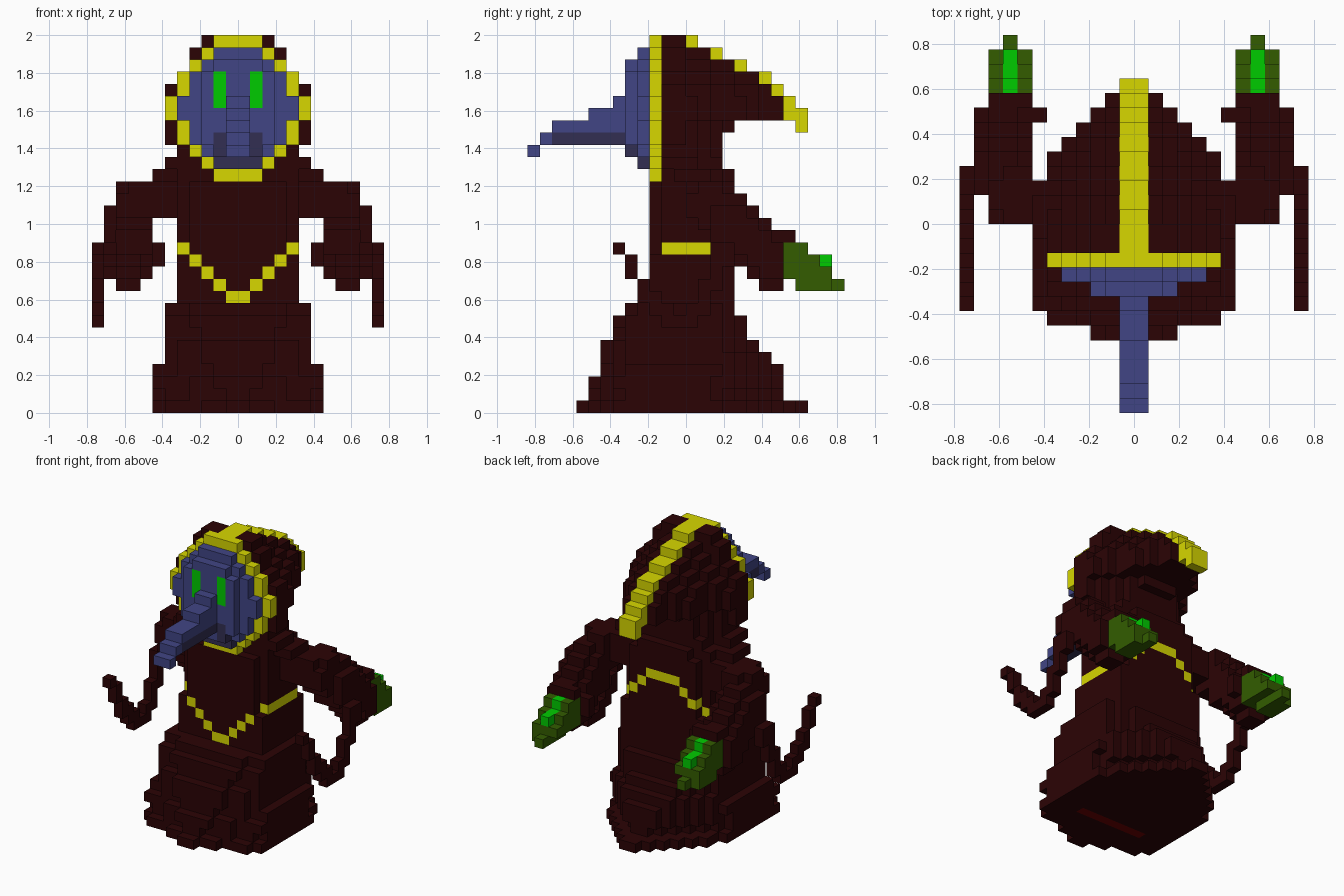
import bpy
import bmesh
from mathutils import Vector

cube = bpy.data.objects.get("Cube")
if cube:
    bpy.data.objects.remove(cube, do_unlink=True)

UNIT = 2 / 31  # edge of one block

COLOURS = {
    "maroon_cloth": (0.024, 0.001, 0.0015),
    "gold_trim": (0.68, 0.68, 0),
    "blue_mask": (0.053, 0.06, 0.235),
    "slate_shadow_paint": (0.032, 0.028, 0.085),
    "bright_green": (0, 0.6, 0),
    "dark_green_glove": (0.033, 0.108, 0),
    "dark_red_lining": (0.15, 0, 0),
}
CLOTH, GOLD, BLUE, SLATE, GREEN, GLOVE, LINING = COLOURS
materials = []
for name, rgb in COLOURS.items():
    mat = bpy.data.materials.new(name)
    mat.use_nodes = True
    mat.diffuse_color = (*rgb, 1)
    shader = mat.node_tree.nodes["Principled BSDF"]
    shader.inputs["Base Color"].default_value = (*rgb, 1)
    materials.append(mat)
slot = {name: n for n, name in enumerate(COLOURS)}

cells = {}  # block position on the left half -> (part, colour)


def put(part, colour, i, j, k):
    cells[i, j, k] = (part, colour)


def fill(part, colour, xs, ys, zs):
    """Fill a box of blocks; each range is (first, end)."""
    for i in range(*xs):
        for j in range(*ys):
            for k in range(*zs):
                put(part, colour, i, j, k)


# Robe: stacked layers tapering upwards, with a pointed train at the back
front_reach = [9, 8, 8, 7, 7, 7, 6, 6, 5, 3, 3]
back_reach = [10, 8, 8, 8, 7, 6, 5, 5, 4, 4, 4]
for k, (front, back) in enumerate(zip(front_reach, back_reach)):
    limit = 7 if k < 4 else 6 if k < 9 else 5
    for j in range(-front, back):
        if j < 0:
            width = 1 + 0.4 * k + 2.4 * (j + front)
        else:
            width = 1 + 0.45 * k + 0.9 * (back - 1 - j)
        fill("robe", CLOTH, (0, min(limit, round(width))), (j, j + 1), (k, k + 1))
fill("robe", LINING, (0, 4), (-4, -3), (0, 1))

# Torso and shoulders
fill("torso", CLOTH, (0, 5), (-3, 4), (11, 13))
fill("torso", CLOTH, (0, 5), (-2, 3), (13, 19))
fill("torso", CLOTH, (0, 4), (-3, 4), (13, 19))
fill("torso", CLOTH, (0, 7), (-1, 2), (19, 20))
fill("torso", CLOTH, (0, 5), (-2, 3), (19, 20))
fill("torso", CLOTH, (0, 3), (3, 4), (19, 20))
fill("torso", CLOTH, (0, 6), (-1, 1), (20, 21))
fill("torso", CLOTH, (0, 4), (-2, 3), (20, 21))

# Belt: flush band, dipping to a point in front and arching over the back
fill("belt", GOLD, (4, 5), (-2, 3), (13, 14))
for i in range(4):
    put("belt", GOLD, i, -3, 9 + i)
    put("belt", GOLD, i, 3, min(17 - i, 16))

# Hood: wide at the face, sweeping back into a drooping point
crest = [30, 30, 30, 29, 29, 28, 28, 27, 27, 26, 25, 24]
hood_width = [6, 6, 6, 5, 4, 4, 4, 3, 2, 2, 1, 1]
for n, (top, wide) in enumerate(zip(crest, hood_width)):
    j = n - 2
    low = 20 if j < 3 else 23 if j in (3, 9) else 24
    following = crest[n + 1] if n + 1 < len(crest) else low
    for k in range(low, top + 1):
        depth = top - k
        width = min(wide, 1 + depth + (following == top) + (j < 0 and depth < 2))
        if k < 24:
            width = min(width, 5 - j)
        if k == 21:
            width = min(width, 5)
        fill("hood", CLOTH, (0, width), (j, j + 1), (k, k + 1))
    # Gold crest stripe, standing above the cloth where the hood steps down
    put("hood_stripe", GOLD, 0, j, top)
    put("hood_stripe", GOLD, 0, j, following)
fill("hood_stripe", GOLD, (0, 1), (8, 10), (24, 25))

# Face rim and mask, one row at a time from chin to brow
opening = [0, 2, 3, 4, 4, 5, 5, 4, 4, 3, 2, 0]
for n, width in enumerate(opening):
    k = 19 + n
    if width:
        paint = SLATE if k == 20 else BLUE
        fill("mask", paint, (0, width), (-4, -2), (k, k + 1))
        put("face_rim", GOLD, width, -3, k)
        if 20 < k < 29:
            raised = 2 if k in (21, 28) else 3
            fill("mask", BLUE, (0, raised), (-5, -4), (k, k + 1))
    else:
        fill("face_rim", GOLD, (0, 2), (-3, -2), (k, k + 1))
fill("mask", SLATE, (1, 2), (-5, -4), (21, 23))
fill("eye", GREEN, (1, 2), (-5, -4), (25, 28))

# Beak: long, stepped and drooping at the tip
for reach, k in ((6, 25), (8, 24), (11, 23), (12, 22)):
    fill("beak", BLUE, (0, 1), (-reach, -5), (k, k + 1))
fill("beak", SLATE, (0, 1), (-11, -5), (22, 23))
put("beak", BLUE, 0, -13, 21)

# Sleeves: from the shoulder, out and down towards the back
fill("sleeve", CLOTH, (5, 10), (0, 3), (16, 18))
fill("sleeve", CLOTH, (5, 9), (0, 3), (18, 19))
fill("sleeve", CLOTH, (9, 10), (1, 3), (18, 19))
fill("sleeve", CLOTH, (7, 10), (1, 3), (15, 16))
fill("sleeve", CLOTH, (7, 10), (3, 4), (13, 18))
fill("sleeve", CLOTH, (7, 9), (3, 4), (18, 19))
fill("sleeve", CLOTH, (10, 11), (2, 4), (14, 17))
for j, low, high in ((4, 12, 18), (5, 11, 17), (6, 10, 16), (7, 10, 15)):
    for k in range(low, high):
        edge = k in (low, high - 1)
        inner = 8 if edge else 6 if j == 7 and k > 11 else 7
        outer = 10 if edge else 11
        fill("sleeve", CLOTH, (inner, outer), (j, j + 1), (k, k + 1))
fill("sleeve", CLOTH, (7, 10), (8, 9), (14, 15))

# Gloves with a bright ridge
fill("glove", GLOVE, (8, 10), (9, 12), (10, 11))
for first, end, k in ((8, 12, 11), (8, 11, 12), (8, 10, 13)):
    fill("glove", GLOVE, (7, 10), (first, end), (k, k + 1))
put("glove", GLOVE, 8, 12, 10)
fill("glove", GREEN, (8, 9), (9, 12), (12, 13))
put("glove", GREEN, 8, 9, 13)

# Hanging cords: dip from the sleeve and curl up in front
cord_low = [13, 11, 9, 8, 7, 7, 7, 8, 10, 12]
cord_high = [14, 13, 11, 10, 9, 8, 9, 11, 14, 14]
for n, (low, high) in enumerate(zip(cord_low, cord_high)):
    fill("cord", CLOTH, (11, 12), (n - 6, n - 5), (low, high))

# Mirror the left half, then skin each part with its exposed block faces
model = {}
for (i, j, k), value in cells.items():
    model[i, j, k] = model[-1 - i, j, k] = value

DIRECTIONS = [Vector(d) for d in ((1, 0, 0), (0, 1, 0), (0, 0, 1))]


def skin(part):
    bm = bmesh.new()
    for pos, (owner, colour) in model.items():
        if owner != part:
            continue
        centre = Vector(pos) + Vector((0.5, 0.5, 0.5))
        for a in range(3):
            for sign in (-1, 1):
                normal = DIRECTIONS[a] * sign
                if tuple(int(c) for c in Vector(pos) + normal) in model:
                    continue
                u = DIRECTIONS[(a + 1) % 3] / 2
                v = DIRECTIONS[(a + 2) % 3] / 2 * sign
                middle = centre + normal / 2
                corners = (middle - u - v, middle + u - v, middle + u + v, middle - u + v)
                face = bm.faces.new([bm.verts.new(c * UNIT) for c in corners])
                face.material_index = slot[colour]
    bmesh.ops.remove_doubles(bm, verts=bm.verts, dist=UNIT / 100)
    mesh = bpy.data.meshes.new(part)
    for mat in materials:
        mesh.materials.append(mat)
    bm.to_mesh(mesh)
    bm.free()
    bpy.context.collection.objects.link(bpy.data.objects.new(part, mesh))


for part in sorted({owner for owner, colour in model.values()}):
    skin(part)
